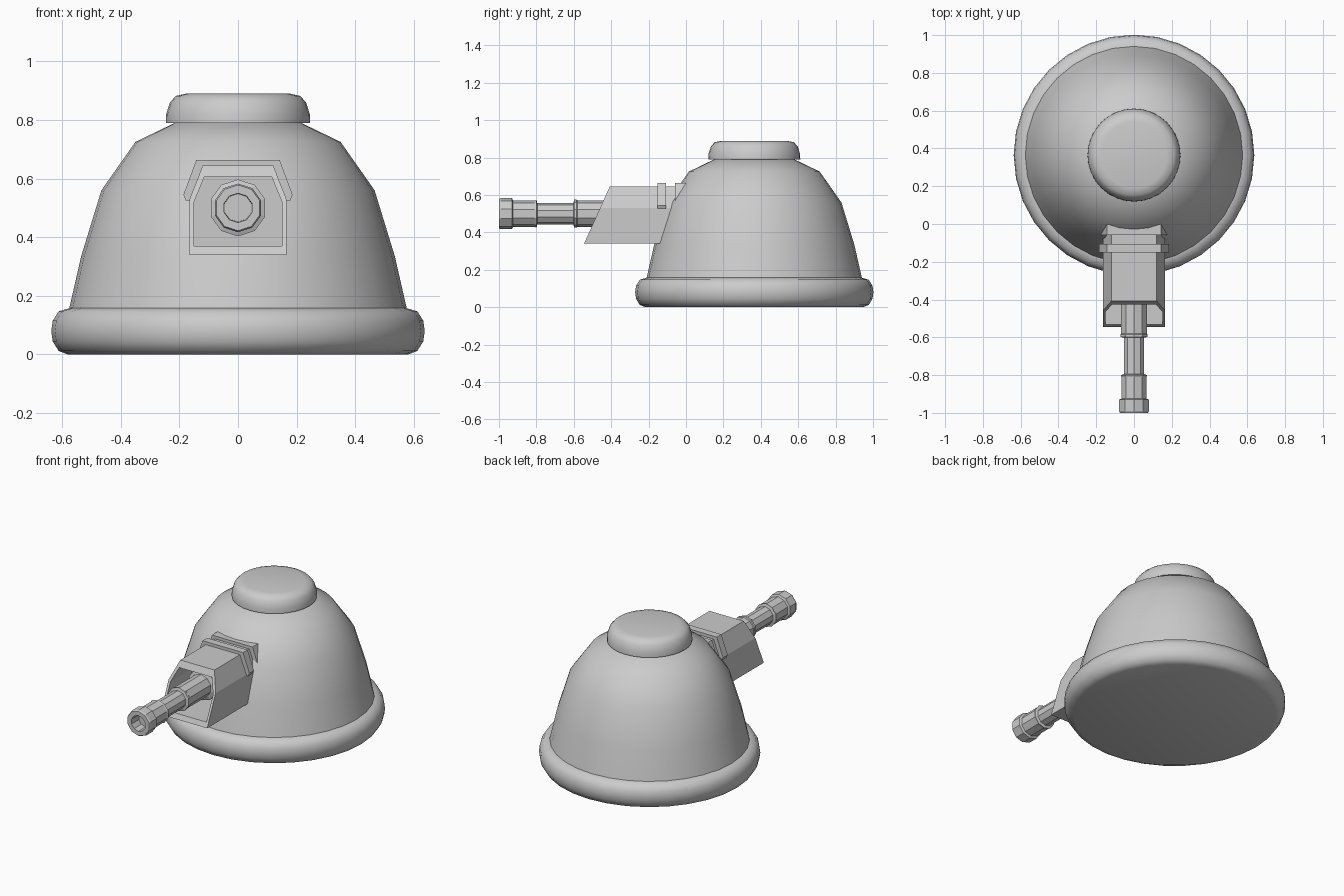
import bpy, bmesh, math

if "Cube" in bpy.data.objects:
    bpy.data.objects.remove(bpy.data.objects["Cube"])

CY = 0.365  # centre of the round body along y


def finish(name, bm, smooth=None):
    bmesh.ops.remove_doubles(bm, verts=bm.verts, dist=1e-5)
    bmesh.ops.recalc_face_normals(bm, faces=bm.faces)
    me = bpy.data.meshes.new(name)
    bm.to_mesh(me)
    bm.free()
    ob = bpy.data.objects.new(name, me)
    bpy.context.collection.objects.link(ob)
    if smooth:
        bpy.ops.object.select_all(action='DESELECT')
        ob.select_set(True)
        bpy.context.view_layer.objects.active = ob
        bpy.ops.object.shade_smooth_by_angle(angle=math.radians(smooth))
    return ob


def bridge(bm, a, b):
    n = len(a)
    for i in range(n):
        j = (i + 1) % n
        bm.faces.new((a[i], a[j], b[j], b[i]))


def lathe(name, profile, n, place, smooth=None, phase=0.0):
    """Revolve (radius, height) points; place maps local coordinates to the model."""
    bm = bmesh.new()
    rings = []
    for r, h in profile:
        angles = [phase + 2 * math.pi * i / n for i in range(n)]
        rings.append([bm.verts.new(place(r * math.cos(a), r * math.sin(a), h)) for a in angles])
    for a, b in zip(rings, rings[1:]):
        bridge(bm, a, b)
    bm.faces.new(rings[0])
    bm.faces.new(rings[-1])
    return finish(name, bm, smooth)


def mirrored(half):
    return half + [(-x, z) for x, z in reversed(half)]


def loop(bm, half, y_of_z):
    return [bm.verts.new((x, y_of_z(z), z)) for x, z in mirrored(half)]


upright = lambda u, v, h: (u, CY + v, h)
forward = lambda u, v, h: (u, h, 0.5 + v)

# Round body: rim, dome and cap
lathe("base_rim", [(0.58, 0), (0.612, 0.012), (0.632, 0.045), (0.637, 0.08), (0.632, 0.115),
                   (0.612, 0.147), (0.575, 0.158), (0.5, 0.158)], 32, upright, 50)
lathe("dome", [(0.585, 0.12), (0.575, 0.16), (0.535, 0.335), (0.466, 0.56),
               (0.35, 0.725), (0.205, 0.795)], 32, upright, 50)
lathe("top_cap", [(0.2, 0.79), (0.246, 0.79), (0.245, 0.82), (0.232, 0.86),
                  (0.212, 0.882), (0.175, 0.89)], 32, upright, 50)

# Gun housing: slanted, hollow front
slant = lambda z: -0.545 + (z - 0.34) * 0.45
outer = [(0.165, 0.34), (0.165, 0.53), (0.12, 0.645)]
inner = [(0.15, 0.37), (0.15, 0.52), (0.115, 0.605)]
bm = bmesh.new()
back = loop(bm, outer, lambda z: 0.08)
front = loop(bm, outer, slant)
lip = loop(bm, inner, slant)
recess = loop(bm, inner, lambda z: -0.25)
for a, b in ((back, front), (front, lip), (lip, recess)):
    bridge(bm, a, b)
bm.faces.new(back)
bm.faces.new(recess)
finish("gun_housing", bm)

# Straps wrapped over the housing roof
strap = [(0.16, 0.525), (0.178, 0.525), (0.186, 0.545), (0.142, 0.664)]
for name, y0, y1 in (("front_strap", -0.152, -0.106), ("rear_strap", -0.058, 0.04)):
    bm = bmesh.new()
    a = loop(bm, strap, lambda z: y0)
    b = loop(bm, strap, lambda z: y1)
    bridge(bm, a, b)
    bm.faces.new(a)
    bm.faces.new(b)
    finish(name, bm)

# Stepped barrel with a bored muzzle
lathe("barrel", [(0.097, -0.25), (0.097, -0.36), (0.071, -0.37), (0.071, -0.58), (0.075, -0.585),
                 (0.075, -0.598), (0.057, -0.602), (0.057, -0.795), (0.074, -0.8), (0.07, -0.81),
                 (0.07, -0.925), (0.083, -0.93), (0.083, -0.99), (0.078, -1.0), (0.05, -1.0),
                 (0.048, -0.93)], 10, forward, phase=math.pi / 2)
